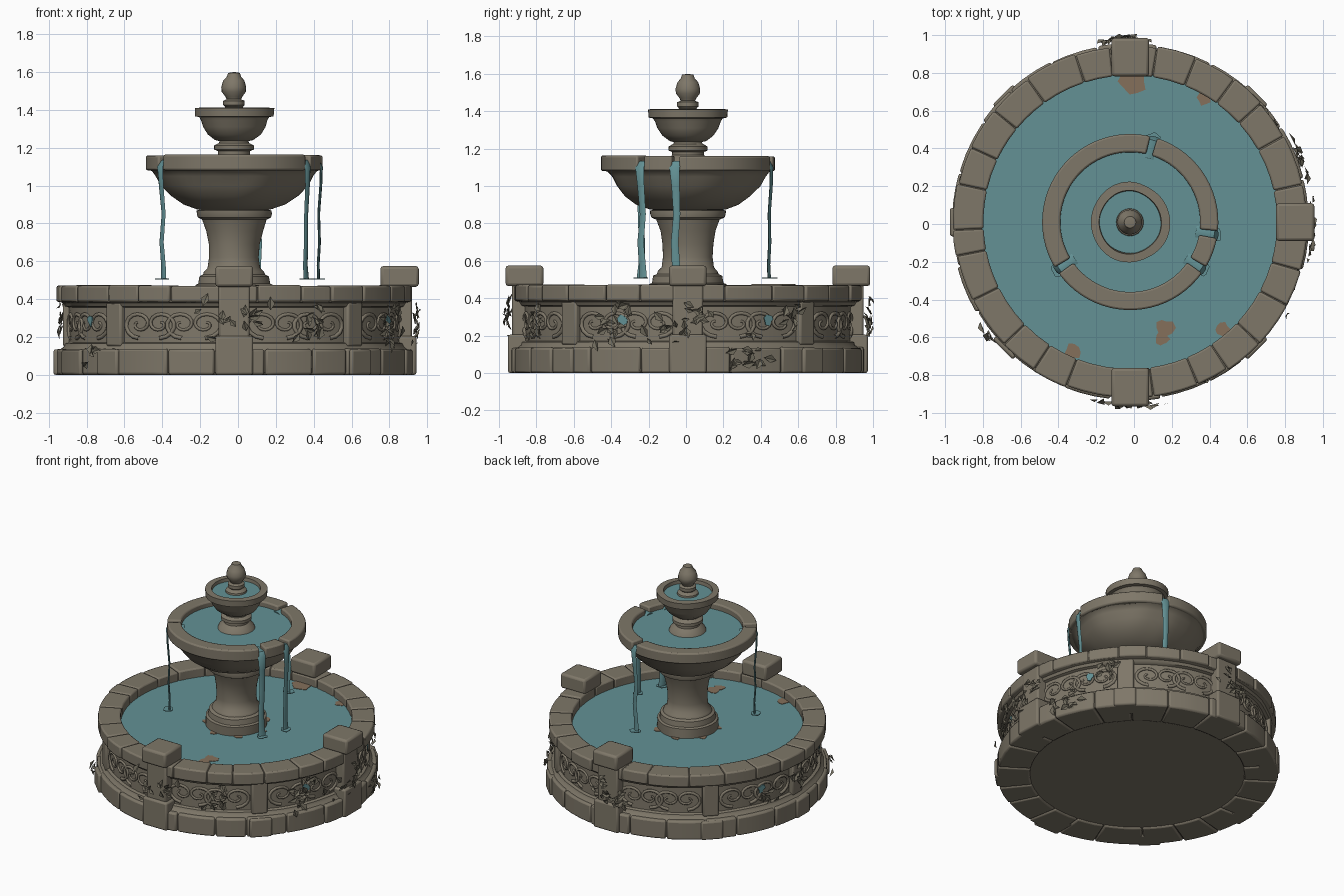
import bpy, bmesh, math, random
from mathutils import Vector, Matrix, noise

random.seed(4)
if "Cube" in bpy.data.objects:
    bpy.data.objects.remove(bpy.data.objects["Cube"])
CENTRE = Vector((-0.02, 0.01, 0))


def material(name, rgb):
    m = bpy.data.materials.new(name)
    m.use_nodes = True
    m.diffuse_color = (*rgb, 1)
    m.node_tree.nodes["Principled BSDF"].inputs["Base Color"].default_value = (*rgb, 1)
    return m


STONE = material("weathered stone", (0.21, 0.185, 0.14))
WATER = material("water", (0.125, 0.285, 0.30))
SILT = material("brown silt", (0.235, 0.16, 0.105))
LEAF = material("dry ivy", (0.17, 0.155, 0.115))


def polar(a, r, z):
    return Vector((r * math.cos(a), r * math.sin(a), z))


def finish(name, bm, mat, bevel=0, wear=0):
    for v in bm.verts:
        if wear:
            out = Vector((v.co.x, v.co.y, 0))
            if out.length > 0.01:
                v.co += out.normalized() * noise.noise(v.co * 6) * wear
    bmesh.ops.recalc_face_normals(bm, faces=bm.faces)
    me = bpy.data.meshes.new(name)
    bm.to_mesh(me)
    bm.free()
    me.materials.append(mat)
    ob = bpy.data.objects.new(name, me)
    ob.location = CENTRE
    bpy.context.collection.objects.link(ob)
    if bevel:
        mod = ob.modifiers.new("worn edges", "BEVEL")
        mod.width, mod.segments, mod.limit_method = bevel, 2, "ANGLE"
    bpy.ops.object.select_all(action="DESELECT")
    ob.select_set(True)
    bpy.context.view_layer.objects.active = ob
    bpy.ops.object.shade_smooth_by_angle(angle=math.radians(40))
    return ob


def lathe(name, profile, mat=STONE, seg=64, wear=0.0):
    bm = bmesh.new()
    vs = [bm.verts.new((r, 0, z)) for r, z in profile]
    es = [bm.edges.new(p) for p in zip(vs, vs[1:])]
    bmesh.ops.spin(bm, geom=vs + es, cent=(0, 0, 0), axis=(0, 0, 1),
                   angle=math.tau, steps=seg, use_duplicate=False)
    bmesh.ops.remove_doubles(bm, verts=bm.verts, dist=0.0005)
    return finish(name, bm, mat, wear=wear)


def stone_ring(name, cuts, r0, r1, z0, z1, gap, bevel):
    """Ring of curved blocks between successive cut angles."""
    bm = bmesh.new()
    for a, b in zip(cuts, cuts[1:] + [cuts[0] + math.tau]):
        a, b = a + gap / 2, b - gap / 2
        n = max(2, round((b - a) / 0.09))
        out, top = random.uniform(-.006, .006), random.uniform(-.004, .003)
        rows = []
        for i in range(n + 1):
            t = a + (b - a) * i / n
            rows.append([bm.verts.new(polar(t, r, z)) for r, z in
                         ((r0, z0), (r1 + out, z0), (r1 + out, z1 + top), (r0, z1 + top))])
        for p, q in zip(rows, rows[1:]):
            for k in range(4):
                bm.faces.new((p[k], p[k - 1], q[k - 1], q[k]))
        bm.faces.new(rows[0])
        bm.faces.new(rows[-1])
    return finish(name, bm, STONE, bevel)


def even_cuts(n, jitter=0.05):
    return [math.tau * i / n + random.uniform(-jitter, jitter) for i in range(n)]


def block(name, a, r0, r1, half, z0, z1, bevel=0.012):
    bm = bmesh.new()
    size = Matrix.Diagonal((r1 - r0, half * 2, z1 - z0, 1))
    bmesh.ops.create_cube(bm, size=1, matrix=Matrix.Rotation(a, 4, "Z")
                          @ Matrix.Translation(((r0 + r1) / 2, 0, (z0 + z1) / 2)) @ size)
    return finish(name, bm, STONE, bevel)


def blob(name, centre, normal, radius, mat, n=9, rough=0.3):
    """Thin irregular plate facing along normal."""
    bm = bmesh.new()
    rot = normal.to_track_quat("Z", "Y")
    ring = []
    for i in range(n):
        r = radius * random.uniform(1 - rough, 1 + rough)
        ring.append(bm.verts.new(centre + rot @ polar(math.tau * i / n, r, 0)))
    face = bm.faces.new(ring)
    ext = bmesh.ops.extrude_face_region(bm, geom=[face])
    bmesh.ops.translate(bm, vec=normal * 0.005,
                        verts=[g for g in ext["geom"] if isinstance(g, bmesh.types.BMVert)])
    return finish(name, bm, mat)


# Basin: core wall, plinth, rim
lathe("basin_core", [(0, .012), (.72, .012), (.93, .012), (.93, .125), (.90, .15), (.895, .165),
                     (.875, .172), (.875, .355), (.895, .362), (.905, .38), (.922, .385),
                     (.922, .462), (.785, .462), (.785, .3), (0, .3)], seg=80, wear=.006)
stone_ring("plinth_stones", even_cuts(22), .72, .942, 0, .138, .007, .012)
stone_ring("rim_stones", even_cuts(26), .777, .935, .385, .472, .005, .01)
lathe("basin_water", [(0, .408), (.79, .408)], WATER)

# Wall decoration: pilasters and scrolls in each panel
for k in range(8):
    a = math.pi / 4 * k
    if k not in (0, 2, 6):
        block("wall_pilaster", a, .84, .905, .055, .15, .385)
        block("pilaster_foot", a, .82, .955, .075, 0, .135)


def scroll(a, z, turn):
    cu = bpy.data.curves.new("scroll", "CURVE")
    cu.dimensions, cu.bevel_depth, cu.bevel_resolution = "3D", .011, 1
    sp = cu.splines.new("POLY")
    n = 22
    sp.points.add(n - 1)
    for i, p in enumerate(sp.points):
        t = i / (n - 1)
        r = .085 * (1 - t) + .014
        w = turn * t * 9 - math.pi / 2 * turn
        p.co = (*polar(a + turn * r * math.cos(w) / .88, .876, z + turn * r * math.sin(w) * .75), 1)
        p.radius = 1.1 - .5 * t
    ob = bpy.data.objects.new("wall_scroll", cu)
    ob.location = CENTRE
    cu.materials.append(STONE)
    bpy.context.collection.objects.link(ob)


for k in range(8):
    for i in range(4):
        scroll(math.pi / 4 * (k + .5) + (i - 1.5) * .145, .268, 1 if i % 2 else -1)

# Small wet spots on the wall
for deg in (-23, 29, 159, 211):
    a = math.radians(deg)
    blob("wall_wet_spot", polar(a, .884, .285), polar(a, 1, 0), .026, WATER)

# Three square pillars
for deg in (-90, 0, 90):
    a = math.radians(deg)
    block("pillar_foot", a, .80, .962, .1, 0, .205)
    block("pillar_shaft", a, .80, .94, .082, .19, .475)
    block("pillar_cap", a, .772, .975, .1, .465, .575, .016)

# Pedestal, lower bowl, its rim with spouts
STREAMS = [(-.415, -.25), (.365, -.24), (.43, -.055), (.10, .44)]
angles = sorted(math.atan2(y - CENTRE.y, x - CENTRE.x) % math.tau for x, y in STREAMS)
lathe("pedestal", [(.205, .38), (.205, .475), (.19, .482), (.185, .52), (.165, .53), (.16, .545),
                   (.14, .565), (.132, .62), (.136, .69), (.15, .76), (.17, .82), (.195, .832),
                   (.2, .85), (.2, .868), (.17, .878)], seg=48, wear=.01)
lathe("lower_bowl", [(.15, .868), (.2, .875), (.27, .9), (.335, .945), (.385, 1.0), (.41, 1.05),
                     (.43, 1.075), (.452, 1.085), (.452, 1.115), (.375, 1.115), (.36, 1.04),
                     (0, 1.02)], wear=.014)
stone_ring("lower_bowl_rim", angles, .37, .462, 1.08, 1.162, .085, .01)
lathe("lower_bowl_water", [(0, 1.12), (.378, 1.12)], WATER)

# Upper stem, bowl and finial
lathe("upper_stem", [(.135, 1.1), (.12, 1.14), (.085, 1.165), (.085, 1.182), (.105, 1.19),
                     (.105, 1.212), (.08, 1.225), (.07, 1.25)], seg=32, wear=.006)
lathe("upper_bowl", [(.06, 1.232), (.1, 1.24), (.14, 1.27), (.165, 1.31), (.175, 1.345),
                     (.185, 1.362), (.208, 1.366), (.21, 1.41), (.165, 1.412), (.16, 1.37),
                     (0, 1.36)], seg=48, wear=.008)
lathe("upper_bowl_water", [(0, 1.388), (.165, 1.388)], WATER, 48)
lathe("finial", [(.075, 1.37), (.07, 1.4), (.045, 1.415), (.056, 1.425), (.056, 1.448), (.038, 1.456),
                 (.045, 1.47), (.064, 1.495), (.066, 1.52), (.055, 1.555), (.037, 1.575),
                 (.03, 1.595), (0, 1.6)], seg=20, wear=.005)

# Falling water: thin ribbons over the spouts, with splash discs
for x, y in STREAMS:
    a = math.atan2(y - CENTRE.y, x - CENTRE.x)
    side = Vector((-math.sin(a), math.cos(a), 0))
    path = [(.35, 1.122, .03), (.45, 1.128, .03), (.466, 1.10, .027), (.462, 1.0, .022),
            (.45, .85, .019), (.456, .7, .02), (.448, .58, .022), (.45, .508, .026)]
    bm = bmesh.new()
    rows = []
    for i, (r, z, w) in enumerate(path):
        flat = Vector((0, 0, .006)) if i < 2 else polar(a, .006, 0)
        c = polar(a, r, z) + side * .006 * math.sin(i * 2.1)
        rows.append([bm.verts.new(c + side * w * s + flat * t)
                     for s, t in ((-1, 0), (-.5, 1), (.5, 1), (1, 0), (.5, -1), (-.5, -1))])
    for p, q in zip(rows, rows[1:]):
        for k in range(6):
            bm.faces.new((p[k], p[k - 1], q[k - 1], q[k]))
    bm.faces.new(rows[0])
    bm.faces.new(rows[-1])
    finish("water_stream", bm, WATER)
    blob("splash", polar(a, .455, .505), Vector((0, 0, 1)), .036, WATER, 11, .2)

# Silt patches on the water
UP = Vector((0, 0, 1))
for x, y, r in ((.18, -.56, .05), (.17, -.62, .035), (.49, -.57, .035), (.39, .66, .04),
                (.02, .745, .07), (-.31, -.69, .04)):
    blob("silt_patch", Vector((x, y, .406)), UP, r, SILT, 10)
for i in range(7):
    blob("silt_by_pedestal", polar(i * .9, .205, .406), UP, .03, SILT)

# Ivy clusters: (angle in degrees, height, leaf count, spread)
IVY = [(-64, .27, 14, .07), (-84, .3, 9, .06), (-94, .3, 8, .06), (2, .3, 12, .07), (-6, .24, 9, .06),
       (-27, .22, 16, .09), (20, .09, 18, .09), (37, .3, 9, .06), (180, .3, 12, .05),
       (162, .2, 6, .05), (90, .3, 14, .08), (97, .22, 8, .05), (218, .12, 6, .05), (-22, .36, 6, .05)]
bm = bmesh.new()
for deg, z, count, spread in IVY:
    base = math.radians(deg)
    on_pillar = min(abs(deg - p) for p in (-90, 0, 90)) < 9
    for _ in range(count):
        a = base + random.gauss(0, spread * .75)
        h = max(.05, z + random.gauss(0, spread * .7))
        r = (.955 if on_pillar else .945 if h < .15 else .9) + random.uniform(0, .025)
        tilt = Matrix.Rotation(a, 3, "Z") @ Matrix.Rotation(random.uniform(-.7, .7), 3, "Y") \
            @ Matrix.Rotation(random.uniform(0, math.tau), 3, "X")
        s = random.uniform(.022, .04)
        pts = [polar(a, r, h) + tilt @ Vector(p) * s for p in
               ((0, 0, -1), (.35, .6, -.1), (0, 0, 1), (.35, -.6, -.1))]
        v = [bm.verts.new(p) for p in pts]
        bm.faces.new((v[0], v[1], v[2]))
        bm.faces.new((v[0], v[2], v[3]))
finish("ivy_leaves", bm, LEAF)
